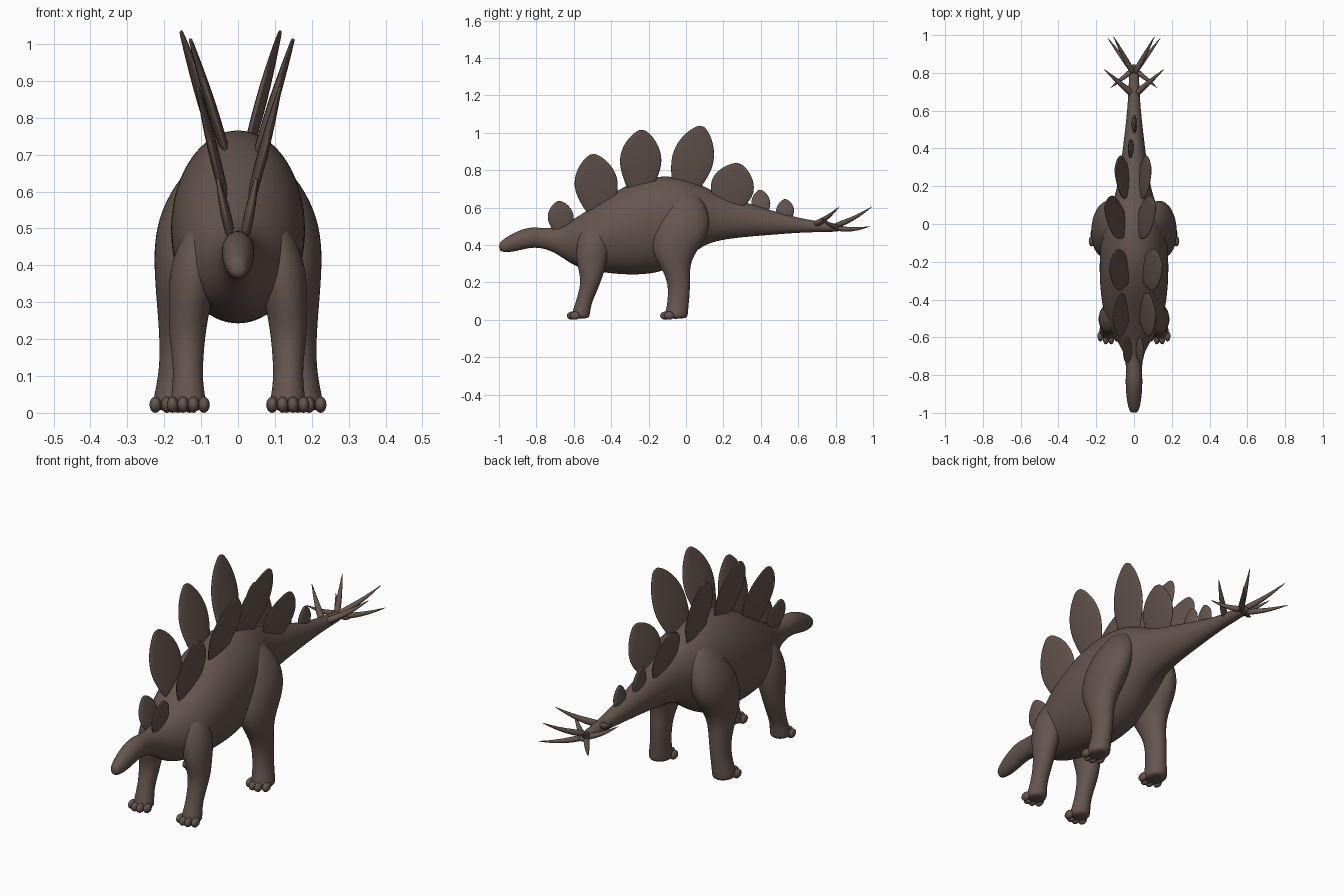
import bpy
import bmesh
from math import cos, sin, pi
from mathutils import Vector, Matrix

cube = bpy.data.objects.get("Cube")
if cube:
    bpy.data.objects.remove(cube, do_unlink=True)

hide = bpy.data.materials.new("brown_hide")
hide.use_nodes = True
BROWN = (0.13, 0.09, 0.076, 1)
hide.diffuse_color = BROWN
shader = next(n for n in hide.node_tree.nodes if n.type == 'BSDF_PRINCIPLED')
shader.inputs["Base Color"].default_value = BROWN
shader.inputs["Roughness"].default_value = 0.8


def finish(name, bm, levels):
    """Turn a bmesh into a smooth, subdivided object."""
    bmesh.ops.recalc_face_normals(bm, faces=bm.faces)
    mesh = bpy.data.meshes.new(name)
    bm.to_mesh(mesh)
    bm.free()
    mesh.materials.append(hide)
    mesh.shade_smooth()
    ob = bpy.data.objects.new(name, mesh)
    bpy.context.collection.objects.link(ob)
    if levels:
        sub = ob.modifiers.new("smooth", 'SUBSURF')
        sub.levels = sub.render_levels = levels
    return ob


def loft(name, rings, sides=12, levels=2):
    """Skin elliptical rings given as (centre, half axis, half axis)."""
    bm = bmesh.new()
    loops = []
    for c, a, b in rings:
        loops.append([bm.verts.new(Vector(c) + Vector(a) * cos(2 * pi * i / sides)
                                   + Vector(b) * sin(2 * pi * i / sides))
                      for i in range(sides)])
    for lo, hi in zip(loops, loops[1:]):
        for i in range(sides):
            j = (i + 1) % sides
            bm.faces.new((lo[i], lo[j], hi[j], hi[i]))
    bm.faces.new(loops[0])
    bm.faces.new(loops[-1])
    return finish(name, bm, levels)


# Head, trunk and tail in one skin: y, top, bottom, half width
body = [
    (-1.0, .41, .37, .018), (-.975, .432, .36, .03), (-.92, .467, .362, .041),
    (-.84, .497, .385, .046), (-.78, .492, .385, .043), (-.71, .49, .365, .045),
    (-.64, .515, .315, .075), (-.57, .56, .272, .125), (-.48, .62, .255, .162),
    (-.37, .695, .24, .18), (-.25, .755, .235, .187), (-.12, .777, .25, .183),
    (0, .76, .32, .165), (.09, .72, .395, .125), (.18, .672, .425, .092),
    (.32, .628, .442, .07), (.48, .578, .455, .05), (.64, .535, .468, .032),
    (.77, .52, .468, .028), (.85, .505, .475, .02),
]
loft("body", [((0, y, (t + b) / 2), (w, 0, 0), (0, 0, (t - b) / 2))
              for y, t, b, w in body], sides=18)

# Legs, as level sections: z, y centre, y radius, x centre, x radius
front_leg = [
    (.52, -.48, .05, .08, .045), (.46, -.49, .085, .105, .06),
    (.38, -.50, .092, .122, .068), (.30, -.505, .083, .13, .06),
    (.22, -.505, .058, .138, .052), (.15, -.525, .05, .136, .044),
    (.09, -.548, .045, .136, .041), (.035, -.562, .05, .135, .05),
    (.004, -.565, .05, .135, .05),
]
hind_leg = [
    (.69, .0, .05, .07, .04), (.62, .0, .11, .105, .07),
    (.53, -.01, .145, .135, .085), (.44, -.035, .155, .147, .085),
    (.36, -.065, .12, .152, .076), (.29, -.06, .083, .16, .062),
    (.21, -.038, .063, .165, .05), (.13, -.038, .06, .168, .046),
    (.07, -.045, .06, .174, .05), (.03, -.052, .065, .178, .055),
    (.004, -.055, .063, .178, .054),
]


def leg(name, sections, s):
    loft(name, [((s * x, y, z), (rx, 0, 0), (0, ry, 0))
                for z, y, ry, x, rx in sections])
    # Blunt toes along the front of the foot
    z, y, ry, x, rx = sections[-1]
    bm = bmesh.new()
    for k in (-1, -.33, .33, 1):
        place = (Matrix.Translation((s * x + k * rx * .85, y - ry * (.92 - .35 * k * k), .022))
                 @ Matrix.Diagonal((.016, .028, .022, 1)))
        bmesh.ops.create_uvsphere(bm, u_segments=12, v_segments=8, radius=1, matrix=place)
    finish(name + "_toes", bm, 0)


for side, s in (("left", 1), ("right", -1)):
    leg(side + "_front_leg", front_leg, s)
    leg(side + "_hind_leg", hind_leg, s)

# Leaf outline of a back plate: height fraction, width fraction
LEAF = [(0, .5), (.18, .75), (.4, .98), (.58, 1), (.76, .82), (.9, .52), (.98, .24), (1, .1)]


def plate(name, base, tip, half):
    base, tip = Vector(base), Vector(tip)
    axis = tip - base
    wide = axis.cross(Vector((1, 0, 0))).normalized()
    thin = axis.cross(wide).normalized()
    loft(name, [(base + axis * t, wide * half * w, thin * (.004 + .015 * w * (1 - t * .6)))
                for t, w in LEAF], sides=10)


# Paired plates: y and z of base, y and z of tip, half width,
# then base x and tip x on the left and on the right
pairs = [
    ("neck", -.66, .46, -.68, .635, .075, (.015, .05), (-.015, -.055)),
    ("shoulder", -.46, .56, -.50, .885, .125, (.03, .115), (-.03, -.11)),
    ("mid_back", -.25, .68, -.235, 1.015, .12, (.045, .15), (-.025, -.13)),
    ("hip", -.015, .67, .085, 1.035, .12, (.015, .115), (-.04, -.155)),
    ("tail_base", .21, .58, .285, .835, .125, (.025, .09), (-.02, -.1)),
]
for name, by, bz, ty, tz, half, lx, rx in pairs:
    for side, (bx, tx) in (("left", lx), ("right", rx)):
        plate(f"{side}_{name}_plate", (bx, by, bz), (tx, ty, tz), half)
plate("front_tail_plate", (-.012, .405, .55), (-.025, .395, .695), .055)
plate("rear_tail_plate", (0, .53, .52), (.004, .53, .645), .052)


def spike(name, base, tip, r):
    base, tip = Vector(base), Vector(tip)
    axis = tip - base
    a = axis.cross(Vector((0, 0, 1))).normalized()
    b = axis.cross(a).normalized()
    # Slight sag gives the spike its upward curve
    loft(name, [(base + axis * t - Vector((0, 0, .05 * t * (1 - t))), a * r * w, b * r * w)
                for t, w in ((0, 1), (.3, .9), (.65, .55), (.95, .14), (1, .04))],
         sides=8, levels=1)


# Tail spikes, four on each side
for side, s in (("left", 1), ("right", -1)):
    spike(side + "_upper_end_spike", (0, .79, .50), (s * .11, .995, .605), .018)
    spike(side + "_lower_end_spike", (0, .80, .49), (s * .14, .985, .50), .017)
    spike(side + "_upper_side_spike", (0, .68, .505), (s * .16, .82, .605), .02)
    spike(side + "_lower_side_spike", (0, .82, .495), (s * .125, .72, .545), .017)
